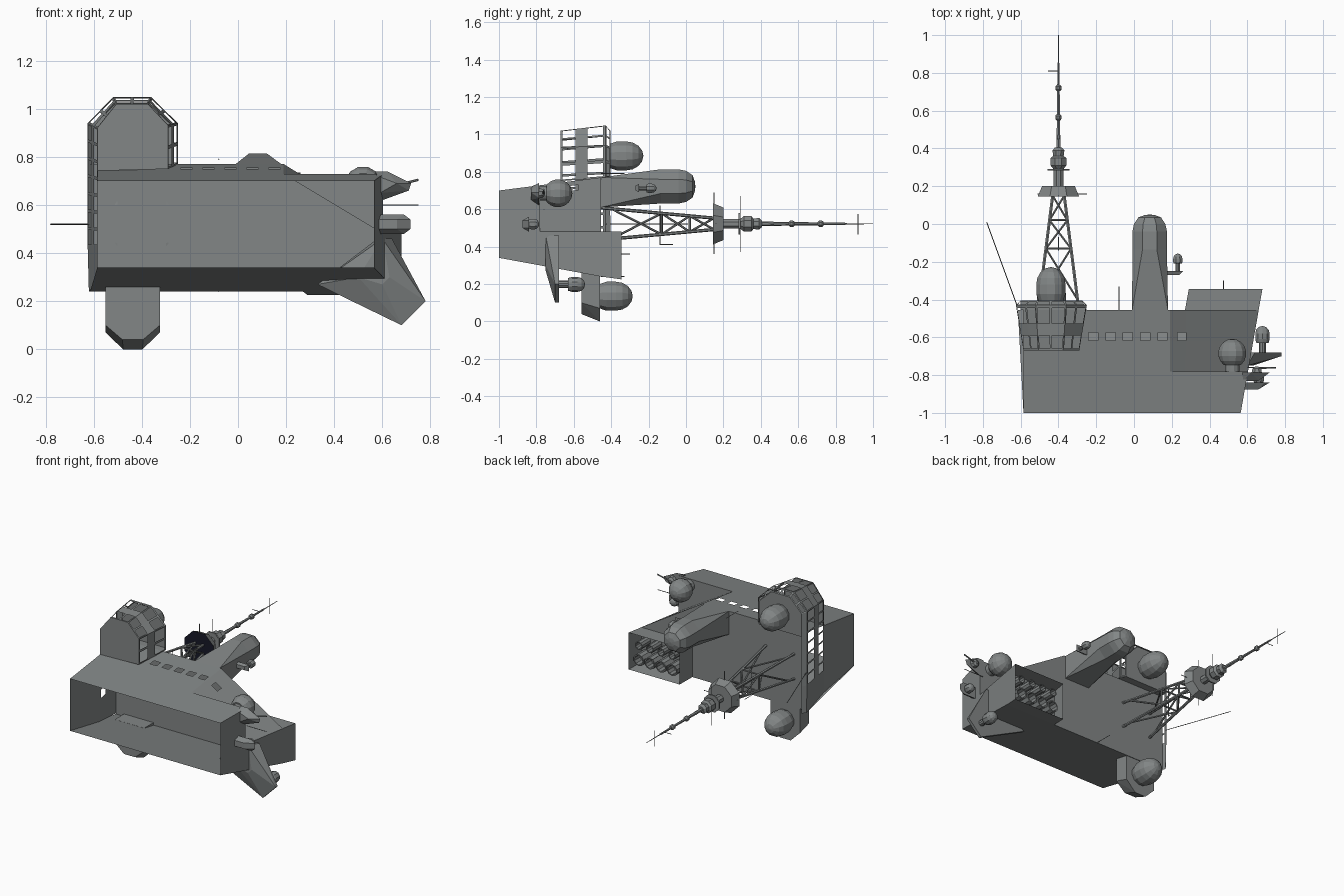
import bpy, bmesh, math
from mathutils import Vector

if "Cube" in bpy.data.objects:
    bpy.data.objects.remove(bpy.data.objects["Cube"])


def mat(name, c):
    m = bpy.data.materials.new(name)
    m.diffuse_color = (*c, 1)
    m.use_nodes = True
    m.node_tree.nodes["Principled BSDF"].inputs["Base Color"].default_value = m.diffuse_color
    return m


GREY = mat("naval grey", (0.225, 0.24, 0.24))
NAVY = mat("dark navy", (0.008, 0.009, 0.02))


def finish(name, bm, m=GREY, weld=True):
    if weld:
        bmesh.ops.remove_doubles(bm, verts=bm.verts, dist=0.0005)
    bmesh.ops.recalc_face_normals(bm, faces=bm.faces)
    me = bpy.data.meshes.new(name)
    bm.to_mesh(me)
    bm.free()
    me.materials.append(m)
    ob = bpy.data.objects.new(name, me)
    bpy.context.collection.objects.link(ob)
    return ob


def panel(bm, a, b, c, d, us=(0, 1), vs=(0, 1), hole=lambda i, j: False):
    """Four-cornered wall split by cuts us, vs; cells where hole() is true stay open."""
    a, b, c, d = map(Vector, (a, b, c, d))
    g = [[bm.verts.new(a.lerp(b, u).lerp(d.lerp(c, u), v)) for u in us] for v in vs]
    for j in range(len(vs) - 1):
        for i in range(len(us) - 1):
            if not hole(i, j):
                bm.faces.new((g[j][i], g[j][i + 1], g[j + 1][i + 1], g[j + 1][i]))


def poly(bm, pts):
    bm.faces.new([bm.verts.new(p) for p in pts])


def hull(name, pts):
    bm = bmesh.new()
    for p in pts:
        bm.verts.new(p)
    bmesh.ops.convex_hull(bm, input=bm.verts)
    return finish(name, bm)


def at(y, xz):
    return [(x, y, z) for x, z in xz]


def lathe(name, x, z, prof, n=12, m=GREY, turn=0.5):
    """Revolve (radius, y) pairs about an upright (y) axis."""
    bm = bmesh.new()
    rings = []
    for r, y in prof:
        rings.append([bm.verts.new((x + r * math.cos((k + turn) * math.tau / n), y,
                                    z + r * math.sin((k + turn) * math.tau / n))) for k in range(n)])
    for p, q in zip(rings, rings[1:]):
        for k in range(n):
            bm.faces.new((p[k], p[(k + 1) % n], q[(k + 1) % n], q[k]))
    bm.faces.new(rings[0])
    bm.faces.new(rings[-1])
    return finish(name, bm, m)


def dome(r, y0, y1, h, steps=4):
    """Cylinder from y0 to y1 with a rounded cap of height h."""
    return [(r * 0.85, y0), (r, y0 + (y1 - y0) * 0.4)] + [
        (max(r * math.cos(t), 0.002), y1 + h * math.sin(t))
        for t in [k * math.pi / 2 / steps for k in range(steps + 1)]]


def rods(name, segs, r, n=6):
    bm = bmesh.new()
    for a, b in segs:
        a, b = Vector(a), Vector(b)
        d = b - a
        M = d.to_track_quat('Z', 'Y').to_matrix().to_4x4()
        M.translation = (a + b) / 2
        bmesh.ops.create_cone(bm, cap_ends=True, segments=n, radius1=r, radius2=r, depth=d.length, matrix=M)
    return finish(name, bm, weld=False)


# main block: open underneath, sides flare outward towards the deck
YB, YP, YD, YT = -1.0, -0.78, -0.455, -0.345
zt = lambda y: 0.70 + 0.07 * (y + 1) / 0.545
zb = lambda y: 0.34 - 0.10 * (y + 1) / 0.545
xs = lambda y: 0.565 + 0.175 * (y + 1)
XB, XC = -0.585, 0.19
bm = bmesh.new()
panel(bm, (XB, YB, zt(YB)), (xs(YB), YB, zt(YB)), (xs(YP), YP, zt(YP)), (XB, YP, zt(YP)))
us = [0]
for k in range(5):
    us += [(-0.24 + 0.0915 * k - XB) / (XC - XB), (-0.19 + 0.0915 * k - XB) / (XC - XB)]
panel(bm, (XB, YP, zt(YP)), (XC, YP, zt(YP)), (XC, YD, 0.77), (XB, YD, 0.77),
      us + [1], (0, 0.5, 0.63, 1), lambda i, j: i % 2 == 1 and j == 1)
panel(bm, (XC, YP, zt(YP)), (xs(YP), YP, 0.48), (xs(YD), YD, 0.48), (XC, YD, 0.77),
      (0, 0.09, 0.19, 1), (0, 0.5, 0.63, 1), lambda i, j: i == 1 and j == 1)
panel(bm, (XB, YB, zb(YB)), (xs(YB), YB, zb(YB)), (xs(YD), YD, 0.24), (-0.615, YD, 0.24))
panel(bm, (xs(YB), YB, zb(YB)), (xs(YB), YB, zt(YB)), (xs(YP), YP, zt(YP)), (xs(YP), YP, zb(YP)))
panel(bm, (xs(YP), YP, zb(YP)), (xs(YP), YP, 0.48), (xs(YD), YD, 0.48), (xs(YD), YD, 0.24))
panel(bm, (XB, YB, zb(YB)), (XB, YB, zt(YB)), (XB, -0.67, zt(-0.67)), (XB, -0.67, zb(-0.67)))
poly(bm, at(YP, [(XC, zt(YP)), (xs(YP), zt(YP)), (xs(YP), 0.48)]))
poly(bm, at(YD, [(-0.615, 0.24), (xs(YD), 0.24), (xs(YD), 0.48), (XC, 0.77), (-0.615, 0.77)]))
finish("deckhouse", bm)

# exhaust casing: open-topped box with pipes
bm = bmesh.new()
lo = at(YD, [(0.27, 0.24), (0.66, 0.24), (0.66, 0.48), (0.27, 0.48)])
hi = at(YT, [(0.29, 0.225), (0.68, 0.225), (0.68, 0.48), (0.29, 0.48)])
for k in range(4):
    n = (k + 1) % 4
    panel(bm, lo[k], lo[n], hi[n], hi[k])
finish("exhaust_casing", bm)
for i in range(4):
    for j, r in enumerate((0.04, 0.028)):
        lathe("exhaust_pipe", 0.36 + 0.085 * i, 0.30 + 0.1 * j,
              [(r, YD), (r, -0.36), (r * 0.8, -0.36), (r * 0.8, -0.42)], 10)

# bridge: two window bands flaring outward, wrapping round the bow
low = [(XB, 0.28), (XB, 0.43), (XB, 0.92), (-0.505, 1.02), (-0.375, 1.02), (-0.29, 0.93), (-0.29, 0.75)]
rim = [(-0.62, 0.24), (-0.625, 0.43), (-0.625, 0.94), (-0.52, 1.048), (-0.36, 1.048), (-0.25, 0.94), (-0.25, 0.77)]
top = [(-0.6, 0.24), (-0.6, 0.43), (-0.6, 0.93), (-0.51, 1.02), (-0.37, 1.02), (-0.275, 0.93), (-0.275, 0.77)]
L, R, T = at(-0.67, low), at(-0.43, rim), at(-0.405, top)
bm = bmesh.new()
for k, n in enumerate((0, 7, 2, 2, 2, 2)):
    us = [0]
    for w in range(n):
        us += [(w + 0.09) / n, (w + 0.91) / n]
    panel(bm, L[k], L[k + 1], R[k + 1], R[k], us + [1], (0, 0.04, 0.33, 0.6, 0.94, 1),
          lambda i, j: i % 2 == 1 and j in (1, 3))
    panel(bm, R[k], R[k + 1], T[k + 1], T[k], us + [1], (0, 0.2, 0.8, 1),
          lambda i, j: i % 2 == 1 and j == 1 and k > 1)
poly(bm, at(-0.67, [(XB, 0.742)] + low[2:]))
poly(bm, at(-0.405, [(-0.6, 0.77)] + top[2:]))
panel(bm, (-0.6, YD, 0.77), (-0.25, YD, 0.77), (-0.275, -0.405, 0.77), (-0.6, -0.405, 0.77))
finish("bridge", bm)
lathe("bridge_radome", -0.44, 0.885, dome(0.08, -0.405, -0.32, 0.092))

# side platform with radome
out = [(-0.55, 0.26), (-0.55, 0.07), (-0.478, 0), (-0.397, 0), (-0.325, 0.07), (-0.325, 0.26)]
und = [(-0.55, 0.26), (-0.55, 0.1), (-0.48, 0.04), (-0.395, 0.04), (-0.325, 0.1), (-0.325, 0.26)]
hull("side_platform", at(-0.46, out) + at(-0.56, und))
lathe("side_radome", -0.437, 0.135, dome(0.08, -0.46, -0.375, 0.09))

# radar tower: rectangular foot blending into an octagonal radome
C = 0.722
octo = [(0.083 + 0.099 * math.cos((k + 0.5) * math.pi / 4), C + 0.099 * math.sin((k + 0.5) * math.pi / 4)) for k in range(8)]
hull("radar_tower", at(YD, [(-0.01, 0.61), (0.18, 0.61), (0.18, 0.77), (-0.01, 0.77)]) + at(-0.135, octo))
lathe("tower_radome", 0.083, C, [(0.099, -0.135), (0.099, -0.04), (0.09, 0), (0.065, 0.035), (0.03, 0.047), (0.003, 0.05)], 8)
hull("tower_bracket", at(-0.25, [(0.16, 0.69), (0.26, 0.69), (0.26, 0.735), (0.16, 0.735)])
     + at(-0.27, [(0.16, 0.70), (0.24, 0.70), (0.24, 0.725), (0.16, 0.725)]))
lathe("bracket_dome", 0.232, 0.712, [(0.012, -0.25), (0.012, -0.21)] + dome(0.027, -0.21, -0.185, 0.028, 3), 8)

# aft quarter radome on the recessed platform
lathe("aft_radome", 0.52, 0.685, [(0.04, -0.78), (0.04, -0.745)] + [
    (max(0.077 * math.cos(t), 0.002), -0.685 + 0.077 * math.sin(t)) for t in
    [(-0.9 + k * (0.9 + math.pi / 2) / 7) for k in range(8)]])

# sponsons on the stern
edge = [(0.33, 0.27), (0.68, 0.10), (0.78, 0.20), (0.665, 0.40), (0.64, 0.46), (0.58, 0.46)]
hull("large_sponson", at(-0.68, edge) + at(-0.70, edge[:3])
     + at(-0.75, [(0.5, 0.3), (0.6, 0.27), (0.63, 0.3), (0.6, 0.46)]))
lathe("sponson_dome", 0.68, 0.198, [(0.02, -0.68), (0.02, -0.625)] + dome(0.04, -0.63, -0.58, 0.04, 3), 10)
hull("upper_sponson", at(-0.785, [(0.57, 0.74), (0.62, 0.74), (0.72, 0.69), (0.71, 0.66), (0.6, 0.62)])
     + at(-0.83, [(0.58, 0.72), (0.66, 0.69), (0.59, 0.65)]))
lathe("gun_mount", 0.65, 0.685, [(0.03, -0.79), (0.025, -0.765), (0.01, -0.755)], 8)
rods("gun_barrel", [((0.63, -0.765, 0.675), (0.75, -0.76, 0.705))], 0.005)
low6 = [(0.59, 0.56), (0.69, 0.56), (0.717, 0.54), (0.717, 0.5), (0.69, 0.48), (0.59, 0.48)]
hull("lower_sponson", at(-0.84, low6) + at(-0.875, [(0.58, 0.54), (0.66, 0.54), (0.66, 0.5), (0.58, 0.5)]))
lathe("lower_mount", 0.66, 0.52, dome(0.03, -0.84, -0.81, 0.025, 3), 8)

# lattice mast
MX, MZ = -0.4, 0.522
def corner(k, y):
    t = (y + 0.455) / 0.61
    hx, hz = 0.108 - 0.078 * t, 0.086 - 0.056 * t
    return (MX + hx * (1, 1, -1, -1)[k % 4], y, MZ + hz * (1, -1, -1, 1)[k % 4])


rods("mast_legs", [(corner(k, -0.455), corner(k, 0.16)) for k in range(4)], 0.009)
lv = (-0.40, -0.13, 0.02, 0.15)
br = [(corner(k, y), corner(k + 1, y)) for k in range(4) for y in lv[1:3]]
br += [(corner(k + j % 2, lv[j]), corner(k + 1 - j % 2, lv[j + 1])) for k in range(4) for j in range(3)]
rods("mast_braces", br, 0.006)
tub = lathe("mast_platform", MX, MZ, [(0.04, 0.146), (0.119, 0.145), (0.094, 0.2), (0.04, 0.2)], 8)
tub.data.materials.append(NAVY)
for f in tub.data.polygons:
    if f.normal.y < -0.8:
        f.material_index = 1
lathe("mast_neck", MX, MZ, [(0.028, 0.2), (0.028, 0.29)], 8)
lathe("mast_disc", MX, MZ, [(0.062, 0.282), (0.062, 0.292)], 8)
lathe("mast_head", MX, MZ, [(0.03, 0.292), (0.045, 0.31), (0.045, 0.35), (0.03, 0.36), (0.034, 0.39), (0.02, 0.405)], 8)
lathe("top_pole", MX, MZ, [(0.012, 0.4), (0.009, 0.6), (0.006, 0.85), (0.003, 0.86), (0.002, 1.0)], 6)
for y, r in ((0.46, 0.012), (0.565, 0.018), (0.72, 0.018)):
    lathe("pole_collar", MX, MZ, [(r * 0.6, y - 0.016), (r, y - 0.008), (r, y + 0.008), (r * 0.6, y + 0.016)], 8)

# thin aerials and crossbars
rods("aerials", [
    ((-0.62, -0.43, 0.52), (-0.78, 0.01, 0.52)), ((-0.08, YD, 0.79), (-0.08, -0.33, 0.79)),
    ((-0.08, YD, 0.24), (-0.08, -0.33, 0.24)), ((0.475, YD, 0.36), (0.475, -0.3, 0.36)),
    ((MX, 0.15, 0.36), (MX, 0.15, 0.69)), ((MX, 0.29, 0.37), (MX, 0.29, 0.67)),
    ((MX, 0.92, 0.465), (MX, 0.92, 0.575)), ((-0.455, 0.81, MZ), (MX, 0.81, MZ)),
    ((-0.51, 0.16, MZ), (-0.25, 0.16, MZ)), ((MX, -0.14, 0.41), (MX, -0.14, 0.62)),
    ((MX, -0.14, 0.412), (MX, -0.07, 0.412)), ((0.6, -0.76, 0.6), (0.75, -0.76, 0.6))], 0.0025, 4)
